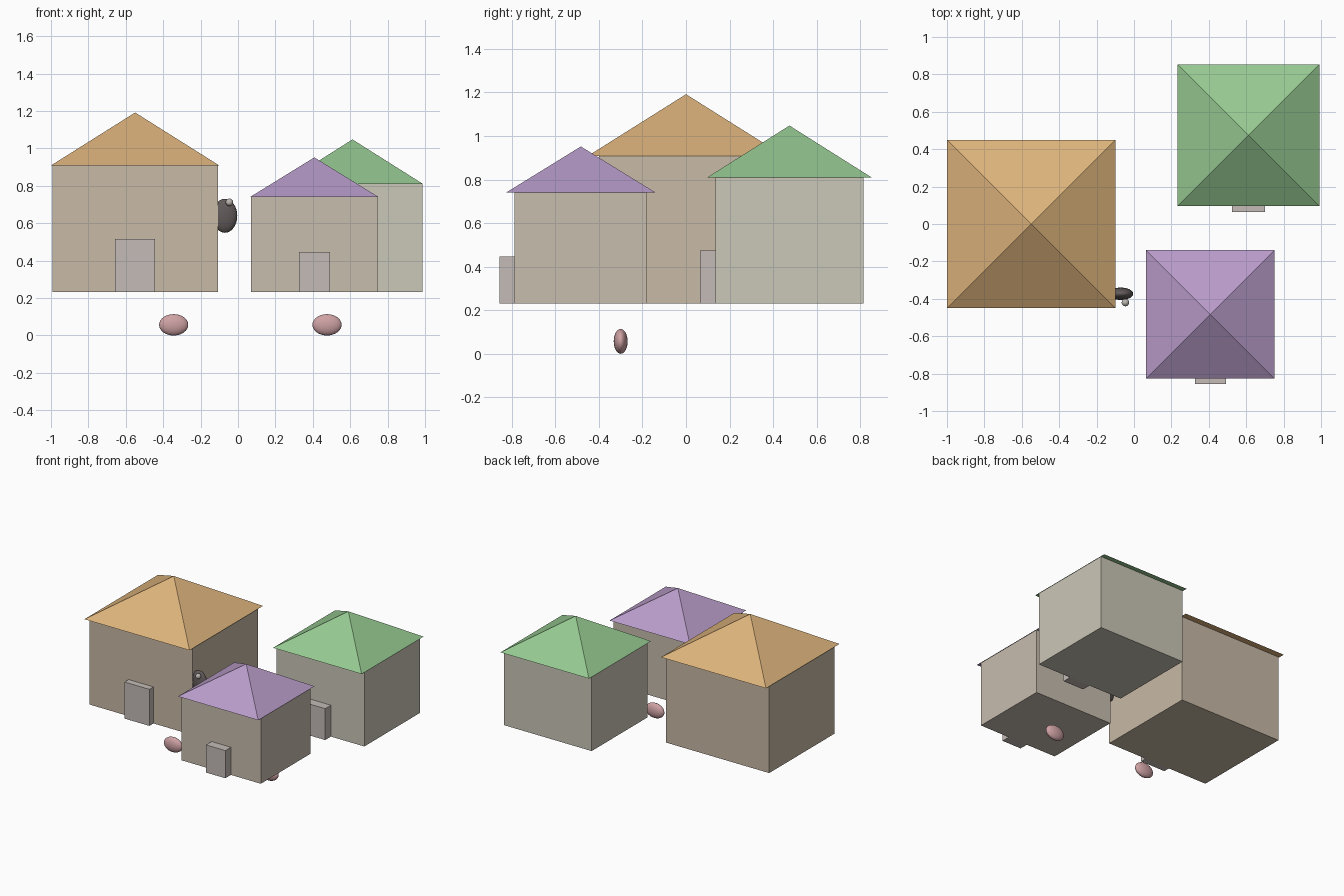
import bpy, math

if "Cube" in bpy.data.objects:
    bpy.data.objects.remove(bpy.data.objects["Cube"])


def material(name, rgb):
    m = bpy.data.materials.new(name)
    m.diffuse_color = (*rgb, 1)
    m.use_nodes = True
    m.node_tree.nodes["Principled BSDF"].inputs["Base Color"].default_value = m.diffuse_color
    return m


def finish(name, mat):
    ob = bpy.context.object
    ob.name = name
    ob.data.materials.append(mat)
    return ob


def box(name, x0, x1, y0, y1, z0, z1, mat):
    bpy.ops.mesh.primitive_cube_add(
        size=1, location=((x0 + x1) / 2, (y0 + y1) / 2, (z0 + z1) / 2))
    bpy.context.object.scale = (x1 - x0, y1 - y0, z1 - z0)
    return finish(name, mat)


def hip_roof(name, x, y, width, z0, z1, mat):
    bpy.ops.mesh.primitive_cone_add(
        vertices=4, radius1=width / math.sqrt(2), radius2=0, depth=z1 - z0,
        location=(x, y, (z0 + z1) / 2), rotation=(0, 0, math.radians(45)))
    return finish(name, mat)


def ellipsoid(name, loc, radii, mat):
    bpy.ops.mesh.primitive_uv_sphere_add(
        segments=32, ring_count=16, radius=1, location=loc)
    bpy.context.object.scale = radii
    bpy.ops.object.shade_smooth()
    return finish(name, mat)


door_mat = material("door_grey", (0.55, 0.50, 0.47))
BASE = 0.232

# Houses: name, x, y, roof width, wall x, wall y, eave z, apex z,
# door width, door top, door front y, roof colour, wall colour
houses = [
    ("orange", -0.55, 0.0, 0.90, 0.885, 0.80, 0.909, 1.192,
     0.213, 0.515, -0.45, (0.72, 0.45, 0.20), (0.58, 0.49, 0.38)),
    ("purple", 0.408, -0.483, 0.688, 0.678, 0.61, 0.74, 0.952,
     0.166, 0.446, -0.856, (0.48, 0.33, 0.58), (0.58, 0.51, 0.43)),
    ("green", 0.612, 0.475, 0.758, 0.75, 0.68, 0.809, 1.048,
     0.178, 0.475, 0.065, (0.30, 0.58, 0.28), (0.60, 0.57, 0.48)),
]
for (n, x, y, rw, wx, wy, eave, apex, dw, dtop, dy, roof_c, wall_c) in houses:
    box(n + "_house_walls", x - wx / 2, x + wx / 2, y - wy / 2, y + wy / 2,
        BASE, eave, material(n + "_wall", wall_c))
    hip_roof(n + "_house_roof", x, y, rw, eave, apex,
             material(n + "_roof", roof_c))
    box(n + "_house_door", x - dw / 2, x + dw / 2, dy, y - wy / 2 + 0.01,
        BASE, dtop, door_mat)

# Pink pebbles on the ground
pink = material("pink", (0.62, 0.36, 0.37))
for side, x in (("left", -0.344), ("right", 0.476)):
    ellipsoid(side + "_pebble", (x, -0.30, 0.057), (0.078, 0.032, 0.057), pink)

# Dark oval with a small grey knob
ellipsoid("dark_oval", (-0.07, -0.373, 0.64), (0.066, 0.033, 0.091),
          material("dark", (0.12, 0.10, 0.10)))
ellipsoid("knob", (-0.046, -0.42, 0.712), (0.02, 0.02, 0.02),
          material("knob_grey", (0.50, 0.47, 0.44)))
